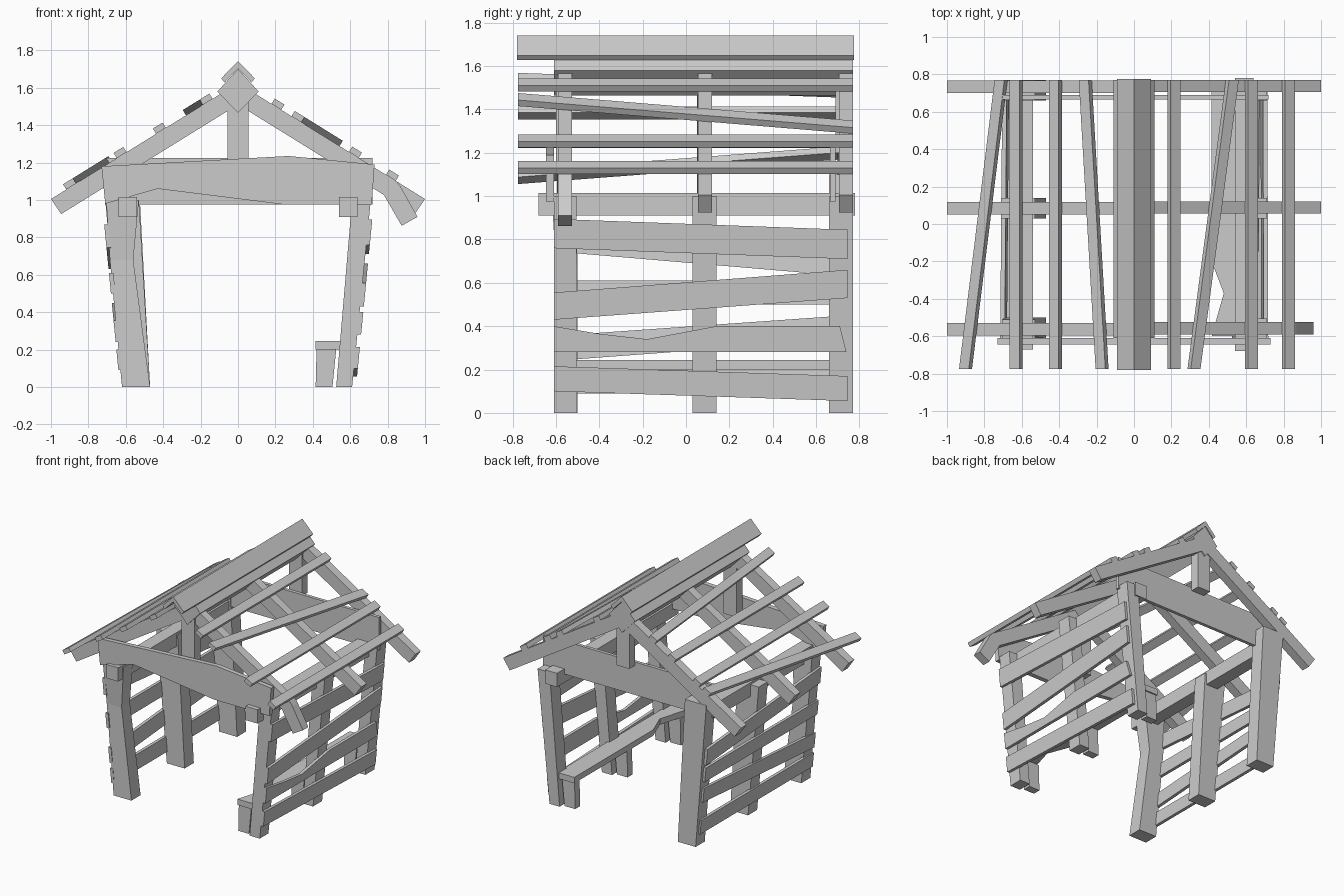
import bpy, bmesh
from mathutils import Vector

if "Cube" in bpy.data.objects:
    bpy.data.objects.remove(bpy.data.objects["Cube"])


def loft(name, rings):
    """Closed solid through a list of equal-length vertex rings."""
    bm = bmesh.new()
    vs = [[bm.verts.new(p) for p in r] for r in rings]
    n = len(vs[0])
    for a, b in zip(vs, vs[1:]):
        for i in range(n):
            j = (i + 1) % n
            bm.faces.new((a[i], a[j], b[j], b[i]))
    bm.faces.new(vs[0])
    bm.faces.new(vs[-1])
    bmesh.ops.recalc_face_normals(bm, faces=bm.faces)
    me = bpy.data.meshes.new(name)
    bm.to_mesh(me)
    bm.free()
    ob = bpy.data.objects.new(name, me)
    bpy.context.collection.objects.link(ob)
    return ob


def prism_y(name, pts, y0, y1):
    """Extrude an (x, z) outline along y."""
    return loft(name, [[(x, y, z) for x, z in pts] for y in (y0, y1)])


def box(name, x0, x1, y0, y1, z0, z1):
    return prism_y(name, [(x0, z0), (x1, z0), (x1, z1), (x0, z1)], y0, y1)


def post(name, sections):
    """Post from (z, x0, x1, y0, y1) sections."""
    return loft(name, [[(a, c, z), (b, c, z), (b, d, z), (a, d, z)]
                       for z, a, b, c, d in sections])


# Leaning wall posts
rows = {"mid": (0.03, 0.14), "back": (0.66, 0.77)}
for row, (y0, y1) in rows.items():
    top = 1.1 if row == "back" else 1.0
    post("left_post_" + row, [(0, -0.62, -0.47, y0, y1),
                              (top, -0.71, -0.53, y0, y1)])
for row, (y0, y1) in dict(rows, front=(-0.61, -0.505)).items():
    post("right_post_" + row, [(0, 0.525, 0.61, y0, y1),
                               (1.0, 0.61, 0.71, y0, y1)])
# Bent front post
post("left_post_front", [(0, -0.62, -0.47, -0.61, -0.50),
                         (0.68, -0.685, -0.56, -0.60, -0.50),
                         (1.0, -0.705, -0.53, -0.62, -0.51)])

# Wall plates
box("left_wall_plate", -0.64, -0.54, -0.67, 0.70, 0.91, 1.015)
box("right_wall_plate", 0.54, 0.64, -0.68, 0.78, 0.91, 1.015)

# Tie beams, the front one with a worn underside
prism_y("front_tie_beam", [(-0.71, 0.98), (-0.43, 1.06), (0.25, 0.975),
                           (0.715, 0.975), (0.73, 1.19), (0.27, 1.235),
                           (-0.73, 1.18)], -0.645, -0.61)
box("back_tie_beam", -0.71, 0.72, 0.665, 0.69, 0.975, 1.225)

# King posts
box("front_king_post", -0.055, 0.055, -0.60, -0.53, 1.1, 1.55)
box("back_king_post", -0.055, 0.055, 0.69, 0.76, 1.2, 1.55)

# Rafters
outline = [(0, 1.625), (1, 1.005), (0.945, 0.925), (0, 1.51)]
for i, y in enumerate((-0.595, 0.05, 0.70)):
    prism_y(f"left_rafter_{i}", [(-x, z) for x, z in outline], y, y + 0.067)
    if i:
        prism_y(f"right_rafter_{i}", outline, y + 0.005, y + 0.07)
# Snapped front rafter
prism_y("broken_rafter", [(0, 1.625), (0.85, 1.098), (0.87, 1.07), (0.96, 0.91),
                          (0.875, 0.862), (0.78, 1.027), (0, 1.51)], -0.59, -0.525)

# Ridge beam and cap
prism_y("ridge_beam", [(0, 1.70), (0.11, 1.58), (0, 1.465), (-0.11, 1.58)],
        -0.61, 0.77)
prism_y("ridge_cap", [(0, 1.742), (0.09, 1.65), (0.072, 1.628), (0, 1.702),
                      (-0.072, 1.628), (-0.09, 1.65)], -0.78, 0.775)

# Roof slats: (x at front, x at back)
slats = [(-0.90, -0.71), (-0.63, -0.63), (-0.42, -0.42), (-0.17, -0.26),
         (0.213, 0.213), (0.32, 0.525), (0.627, 0.627), (0.825, 0.825)]
for i, (xf, xb) in enumerate(slats):
    s = 1 if xf > 0 else -1
    normal = Vector((0.527 * s, 0, 0.85)) * 0.033
    rings = []
    for x, y in ((xf, -0.775), (xb, 0.77)):
        x -= 0.008 * s
        base = [Vector((x + d, y, 1.625 - 0.62 * abs(x + d))) for d in (-0.026, 0.026)]
        rings.append([base[0], base[1], base[1] + normal, base[0] + normal])
    loft(f"roof_slat_{i}", rings)


# Wall planks: (y, z) outlines lying on the leaning walls
def plank(name, side, pts):
    rings = []
    for t in (0, 0.024):
        rings.append([(side * (0.607 + 0.097 * z + t), y, z) for y, z in pts])
    loft(name, rings)


def skew(f0, f1, b0, b1):
    return [(-0.61, f0), (0.745, b0), (0.745, b1), (-0.61, f1)]


right_planks = [skew(0.10, 0.215, 0.055, 0.17),
                [(-0.61, 0.28), (0.74, 0.28), (0.71, 0.40), (0.14, 0.40),
                 (-0.18, 0.34), (-0.40, 0.365), (-0.61, 0.40)],
                skew(0.43, 0.555, 0.53, 0.66),
                skew(0.76, 0.895, 0.71, 0.845)]
left_planks = [skew(0.09, 0.20, 0.09, 0.20), skew(0.24, 0.355, 0.34, 0.45),
               skew(0.50, 0.61, 0.50, 0.61), skew(0.745, 0.87, 0.63, 0.755)]
for side, word, planks in ((1, "right", right_planks), (-1, "left", left_planks)):
    for i, pts in enumerate(planks):
        plank(f"{word}_wall_plank_{i}", side, pts)

# Bench with a chipped edge, and its legs
seat = [(0.56, -0.60), (0.56, 0.75), (0.415, 0.75), (0.415, -0.20),
        (0.48, -0.37), (0.415, -0.60)]
loft("bench_seat", [[(x, y, z) for x, y in seat] for z in (0.2, 0.245)])
for i, y in enumerate((-0.59, 0.05, 0.68)):
    post(f"bench_leg_{i}", [(0, 0.415, 0.505, y, y + 0.06),
                            (0.2, 0.42, 0.525, y, y + 0.06)])
